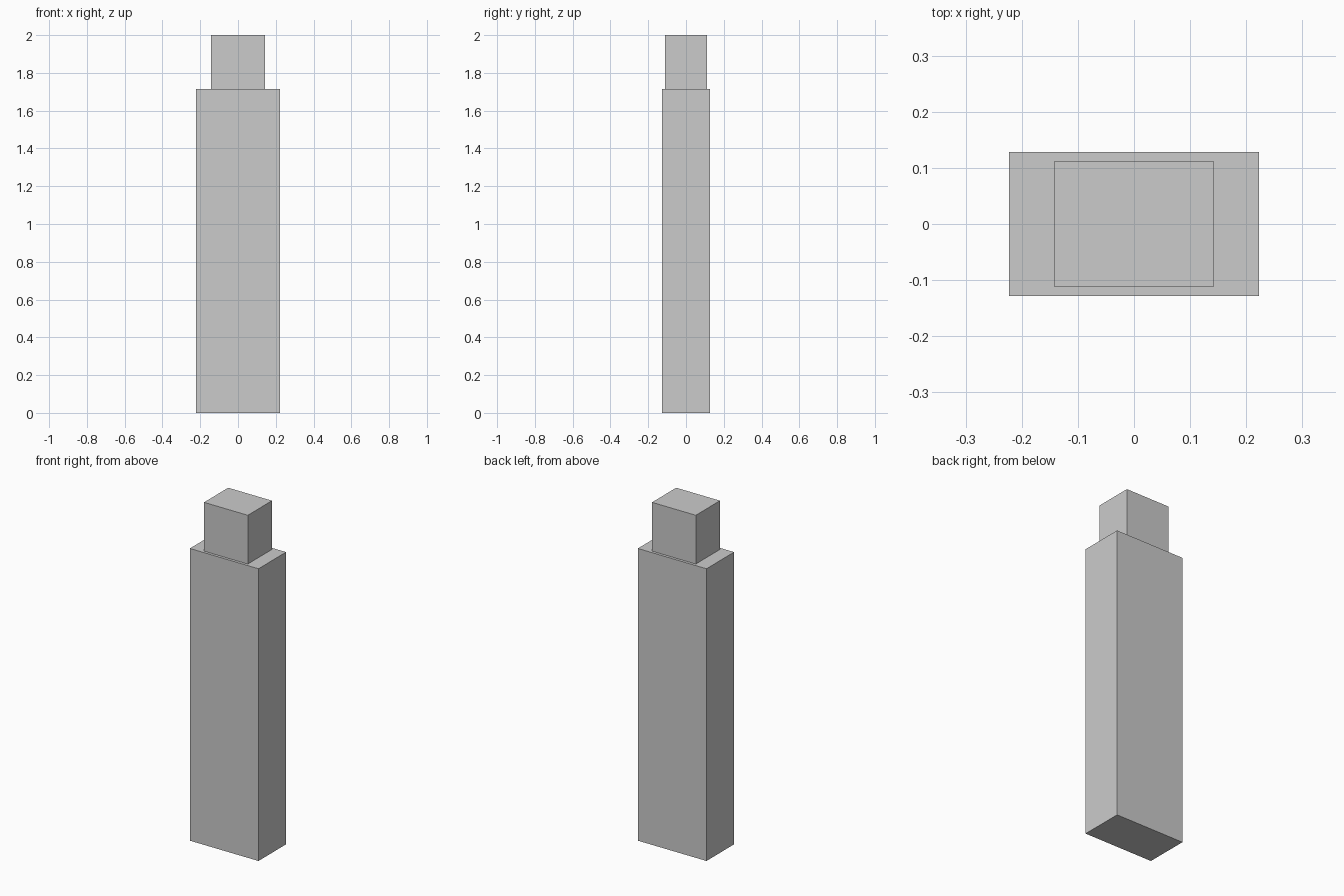
import bpy

if "Cube" in bpy.data.objects:
    bpy.data.objects.remove(bpy.data.objects["Cube"])


def box(name, width, depth, z0, z1):
    bpy.ops.mesh.primitive_cube_add(size=1, location=(0, 0, (z0 + z1) / 2))
    ob = bpy.context.object
    ob.name = name
    ob.scale = (width, depth, z1 - z0)
    bpy.ops.object.transform_apply(location=False, rotation=False, scale=True)
    return ob


# Tall main block
box("body", 0.445, 0.256, 0, 1.714)

# Narrower block standing on top
box("top_block", 0.284, 0.224, 1.714, 2.0)
